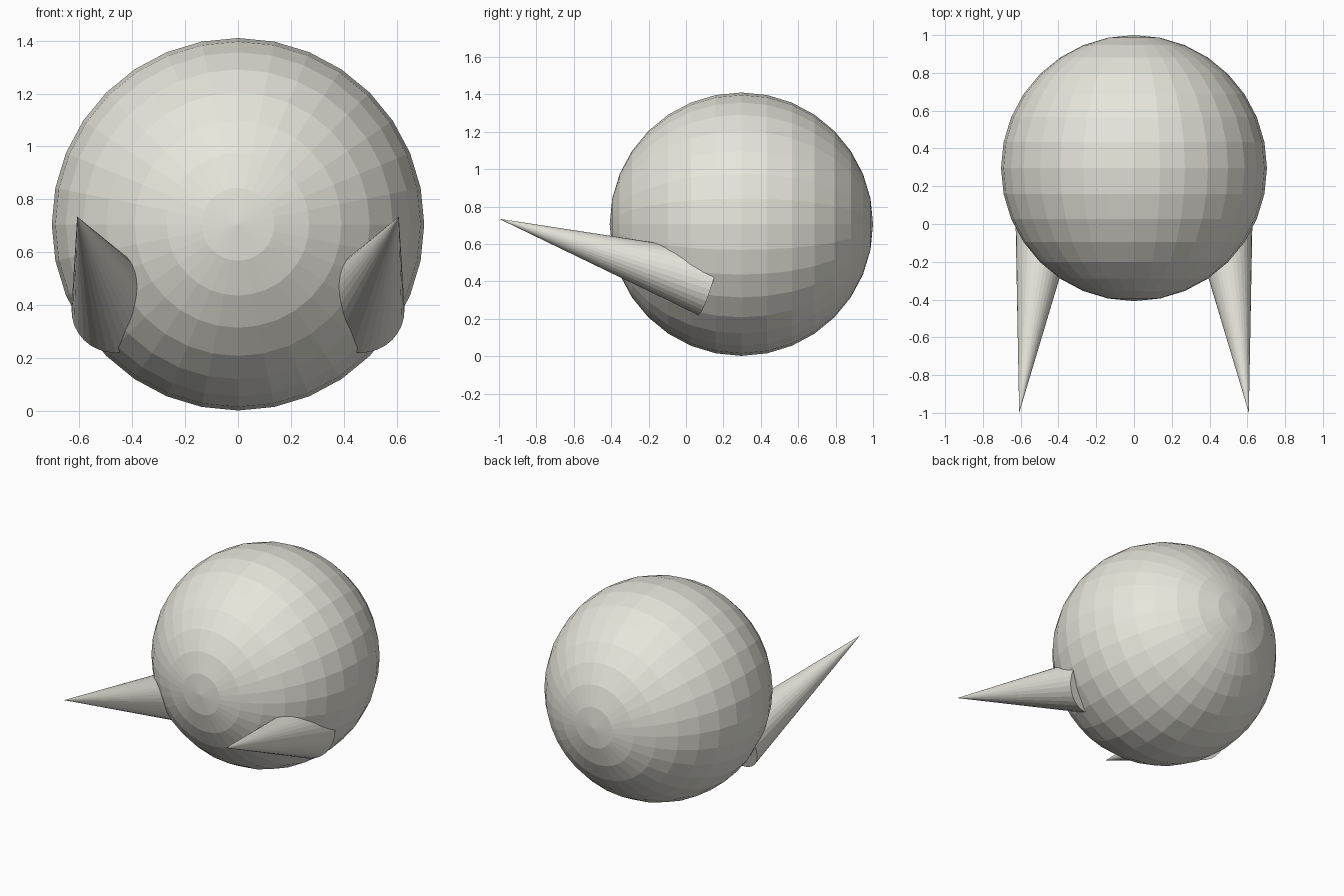
import bpy
import math
from mathutils import Vector

if "Cube" in bpy.data.objects:
    bpy.data.objects.remove(bpy.data.objects["Cube"])

ivory = bpy.data.materials.new("warm_ivory")
ivory.diffuse_color = (0.8, 0.785, 0.71, 1)
ivory.use_nodes = True
ivory.node_tree.nodes["Principled BSDF"].inputs["Base Color"].default_value = ivory.diffuse_color


def finish(name):
    obj = bpy.context.object
    obj.name = name
    obj.data.materials.append(ivory)
    return obj


# Faceted round body, poles pointing front and back
bpy.ops.mesh.primitive_uv_sphere_add(segments=32, ring_count=16, radius=0.704,
                                     location=(0, 0.296, 0.706),
                                     rotation=(math.pi / 2, 0, 0))
finish("body")

# Pair of tusks, wide ends sunk into the lower sides of the body
for side, label in ((-1, "left"), (1, "right")):
    tip = Vector((side * 0.608, -1.0, 0.735))
    base = Vector((side * 0.455, 0.117, 0.388))
    axis = tip - base
    bpy.ops.mesh.primitive_cone_add(vertices=32, radius1=0.176, radius2=0,
                                    depth=axis.length,
                                    location=(tip + base) / 2,
                                    rotation=axis.to_track_quat('Z', 'Y').to_euler())
    finish(label + "_tusk")
